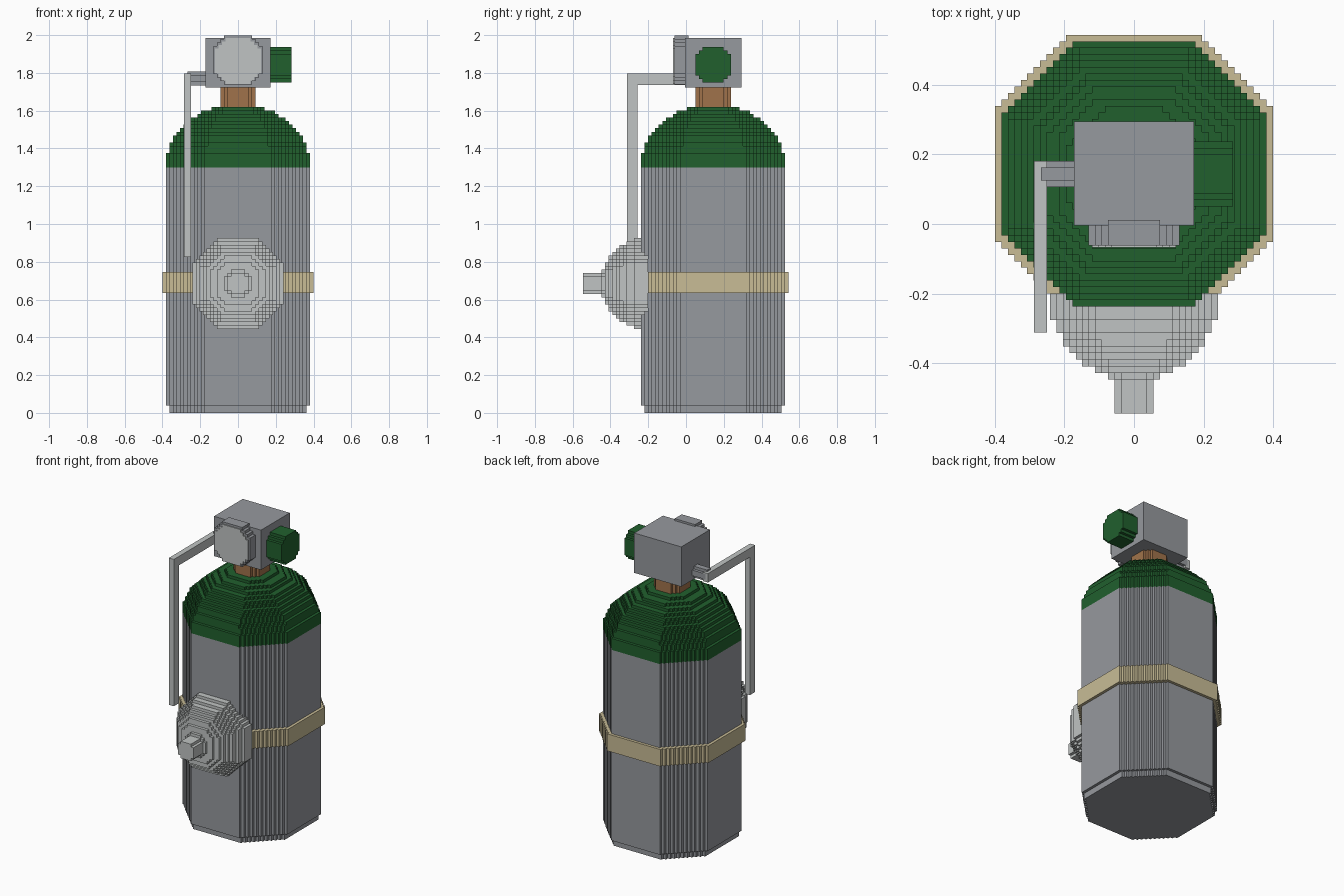
import bpy, bmesh, math
from mathutils import Vector

if "Cube" in bpy.data.objects:
    bpy.data.objects.remove(bpy.data.objects["Cube"])

V = 0.0186          # block size
CY = 0.144          # tank axis in y


def material(name, rgb):
    m = bpy.data.materials.new(name)
    m.diffuse_color = (*rgb, 1)
    m.use_nodes = True
    m.node_tree.nodes["Principled BSDF"].inputs["Base Color"].default_value = m.diffuse_color
    return m


steel = material("steel grey", (0.305, 0.319, 0.342))
green = material("dark green", (0.015, 0.117, 0.027))
light = material("light grey", (0.527, 0.552, 0.546))
brass = material("brass brown", (0.352, 0.171, 0.07))
tan = material("strap tan", (0.578, 0.503, 0.305))


def finish(name, bm, mats, rule=None):
    me = bpy.data.meshes.new(name)
    for m in mats:
        me.materials.append(m)
    if rule:
        for f in bm.faces:
            f.material_index = rule(f.calc_center_median())
    bm.to_mesh(me)
    bm.free()
    bpy.context.collection.objects.link(bpy.data.objects.new(name, me))


def stack(name, axis, centre, layers, mats, inner=0, rule=None):
    """Blocky octagons stacked along an axis; layers = (start, end, radius).
    Only outside faces of the block grid are made."""
    top = round(2 * max(r for _, _, r in layers) / V)
    grid = [(i - (top - 1) / 2) * V for i in range(top)]

    def cells(r):
        def inside(a, b):
            a, b = abs(a), abs(b)
            return max(a, b) <= r and a + b <= r * 1.45
        return {(i, j) for i, a in enumerate(grid) for j, b in enumerate(grid) if inside(a, b)}

    hole = cells(inner) if inner else set()
    sets = [set()] + [cells(r) - hole for _, _, r in layers] + [set()]
    c = centre

    def place(a, b, h):
        return Vector({'x': (h, c[0] + a, c[1] + b),
                       'y': (c[0] + a, h, c[1] + b),
                       'z': (c[0] + a, c[1] + b, h)}[axis])

    origin = place(0, 0, 0)
    bm = bmesh.new()

    def quad(points, out):
        f = bm.faces.new([bm.verts.new(place(*p)) for p in points])
        f.normal_update()
        if f.normal.dot(place(*out) - origin) < 0:
            f.normal_flip()

    s = V / 2
    for k, (h0, h1, _) in enumerate(layers, 1):
        for i, j in sets[k]:
            a, b = grid[i], grid[j]
            for di, dj in ((1, 0), (-1, 0), (0, 1), (0, -1)):
                if (i + di, j + dj) not in sets[k]:
                    p = (a + s * (di - dj), b + s * (dj + di))
                    q = (a + s * (di + dj), b + s * (dj - di))
                    quad([(*p, h0), (*q, h0), (*q, h1), (*p, h1)], (di, dj, 0))
            for near, h, d in ((k - 1, h0, -1), (k + 1, h1, 1)):
                if (i, j) not in sets[near]:
                    quad([(a - s, b - s, h), (a + s, b - s, h),
                          (a + s, b + s, h), (a - s, b + s, h)], (0, 0, d))
    bmesh.ops.remove_doubles(bm, verts=bm.verts, dist=0.0005)
    finish(name, bm, mats, rule)


def box(name, x, y, z, mat):
    bm = bmesh.new()
    bmesh.ops.create_cube(bm, size=1)
    for v in bm.verts:
        v.co = [lo + (c + 0.5) * (hi - lo) for c, (lo, hi) in zip(v.co, (x, y, z))]
    finish(name, bm, [mat])


def dome(start, step, count, radius, height):
    """Layers of a rounded cap; step may be negative."""
    out = []
    for k in range(count):
        t = (k + 0.5) * abs(step) / height
        h = sorted((start + k * step, start + (k + 1) * step))
        out.append((*h, radius * math.sqrt(max(0, 1 - t * t))))
    return sorted(out)


# Tank with a small foot and a green shoulder
R = 20.5 * V
stack("tank", 'z', (0, CY),
      [(0, 0.04, R - V), (0.04, 1.30, R)] + dome(1.30, 0.32 / 17, 17, R, 0.335),
      [steel, green], rule=lambda p: int(p.z > 1.3001))

# Strap around the tank
stack("strap", 'z', (0, CY), [(0.635, 0.747, 21.5 * V)], [tan], inner=R)

# Neck and valve block
stack("neck", 'z', (0, CY), [(1.61, 1.73, 5 * V)], [brass])
box("valve_block", (-0.172, 0.172), (-0.005, 0.295), (1.722, 1.985), steel)

# Pressure gauge with a light face plate
stack("gauge_body", 'y', (0, 1.868), [(-0.062, 0.012, 7 * V)], [steel])
stack("gauge_face", 'y', (0, 1.863), [(-0.068, -0.061, 6.5 * V)], [light])

# Side knob
stack("knob", 'x', (CY, 1.843), [(0.165, 0.284, 5 * V)], [green])

# Outlet stub and the hose hanging from it
stack("outlet_stub", 'x', (CY, 1.77), [(-0.268, -0.165, 2 * V)], [steel])
box("hose_arm", (-0.287, -0.25), (-0.312, 0.181), (1.737, 1.796), light)
box("hose_drop", (-0.287, -0.25), (-0.312, -0.257), (0.826, 1.738), light)

# Breathing mask with its nozzle
stack("mask", 'y', (0, 0.685),
      [(-0.545, -0.447, 3 * V)] + dome(-0.20, -0.019, 13, 13 * V, 0.25), [light])
